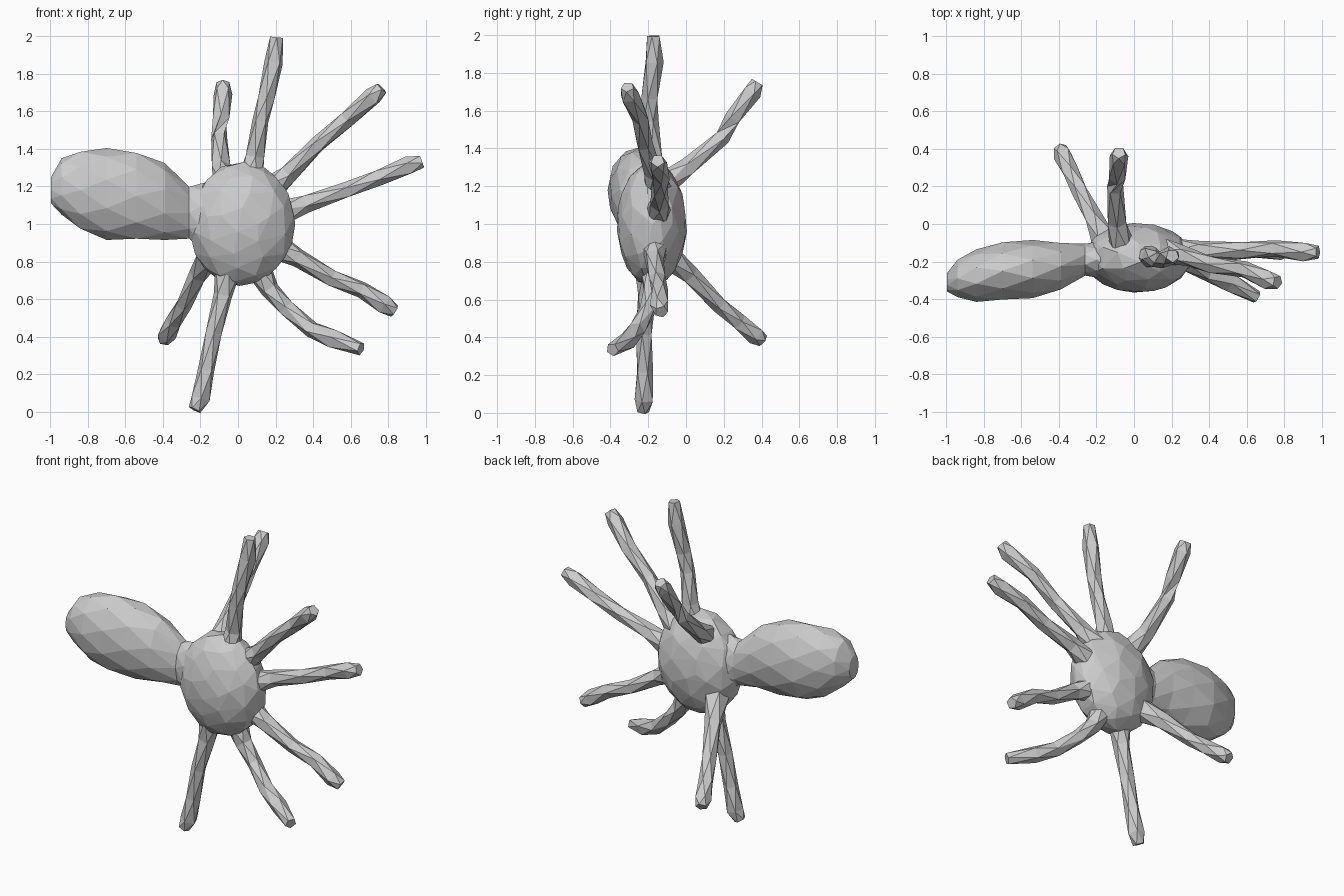
import bpy, bmesh, math
from mathutils import Vector


def loft(name, rings):
    """Skin rings of points with flat triangles and close both ends."""
    bm = bmesh.new()
    loops = [[bm.verts.new(p) for p in ring] for ring in rings]
    n = len(loops[0])
    for k, (a, b) in enumerate(zip(loops, loops[1:])):
        for i in range(n):
            j = (i + 1) % n
            if k % 2:  # rings are staggered, so the diagonal alternates
                bm.faces.new((a[i], a[j], b[j]))
                bm.faces.new((a[i], b[j], b[i]))
            else:
                bm.faces.new((a[i], a[j], b[i]))
                bm.faces.new((a[j], b[j], b[i]))
    bm.faces.new(loops[0])
    bm.faces.new(loops[-1])
    bmesh.ops.recalc_face_normals(bm, faces=bm.faces)
    mesh = bpy.data.meshes.new(name)
    bm.to_mesh(mesh)
    bm.free()
    obj = bpy.data.objects.new(name, mesh)
    bpy.context.collection.objects.link(obj)
    return obj


# Round faceted body
bpy.ops.mesh.primitive_ico_sphere_add(subdivisions=3, radius=1, location=(0.02, -0.18, 1.0))
body = bpy.context.object
body.name = "body"
body.scale = (0.285, 0.185, 0.33)
dec = body.modifiers.new("coarse facets", "DECIMATE")
dec.ratio = 0.5

# Long mantle with a flared neck: x, centre y, centre z, y radius, z radius
mantle = [(-0.12, -0.19, 1.04, 0.12, 0.20), (-0.20, -0.19, 1.04, 0.10, 0.175),
          (-0.26, -0.19, 1.06, 0.085, 0.145), (-0.39, -0.225, 1.12, 0.13, 0.205),
          (-0.54, -0.24, 1.15, 0.155, 0.24), (-0.70, -0.25, 1.16, 0.16, 0.245),
          (-0.84, -0.275, 1.18, 0.14, 0.215), (-0.94, -0.29, 1.20, 0.105, 0.15),
          (-0.995, -0.31, 1.18, 0.05, 0.075)]
rings = []
for k, (x, cy, cz, ry, rz) in enumerate(mantle):
    angles = [(i + 0.5 * (k % 2)) * math.tau / 10 for i in range(10)]
    rings.append([(x, cy + ry * math.cos(a), cz + rz * math.sin(a)) for a in angles])
loft("mantle", rings)

# Eight five-sided arms, each following a few path points
arms = [
    [(-0.06, -0.14, 1.2), (-0.09, 0.01, 1.30), (-0.10, 0.19, 1.46), (-0.09, 0.25, 1.56), (-0.08, 0.35, 1.70), (-0.08, 0.38, 1.75)],
    [(0.06, -0.18, 1.2), (0.09, -0.17, 1.36), (0.12, -0.19, 1.55), (0.15, -0.19, 1.67), (0.19, -0.17, 1.86), (0.205, -0.17, 1.995)],
    [(0.17, -0.15, 1.18), (0.27, -0.17, 1.27), (0.42, -0.22, 1.42), (0.58, -0.24, 1.56), (0.72, -0.30, 1.68), (0.765, -0.31, 1.725)],
    [(0.22, -0.15, 1.05), (0.36, -0.14, 1.11), (0.58, -0.14, 1.18), (0.75, -0.13, 1.25), (0.91, -0.15, 1.31), (0.98, -0.15, 1.335)],
    [(0.20, -0.16, 0.88), (0.32, -0.17, 0.82), (0.50, -0.15, 0.71), (0.66, -0.14, 0.65), (0.78, -0.14, 0.57), (0.835, -0.13, 0.535)],
    [(0.10, -0.17, 0.78), (0.17, -0.18, 0.65), (0.26, -0.20, 0.55), (0.39, -0.26, 0.44), (0.51, -0.31, 0.385), (0.655, -0.39, 0.335)],
    [(-0.05, -0.20, 0.78), (-0.08, -0.21, 0.62), (-0.13, -0.22, 0.42), (-0.17, -0.22, 0.22), (-0.20, -0.22, 0.07), (-0.23, -0.23, 0.01)],
    [(-0.15, -0.10, 0.84), (-0.21, 0.02, 0.73), (-0.29, 0.18, 0.57), (-0.34, 0.28, 0.48), (-0.38, 0.37, 0.41), (-0.395, 0.405, 0.38)],
]
radii = (0.075, 0.052, 0.045, 0.046, 0.052, 0.036)
names = ("upper_back", "top", "upper_front", "upper_side", "lower_side", "lower_front", "bottom", "lower_back")
for name, path in zip(names, arms):
    pts = [Vector(p) for p in path]
    rings = []
    for k, (p, r) in enumerate(zip(pts, radii)):
        t = (pts[min(k + 1, 5)] - pts[max(k - 1, 0)]).normalized()
        side = t.cross(Vector((0.3, 1, 0.1)) if abs(t.y) < 0.6 else Vector((1, 0, 0))).normalized()
        up = side.cross(t)
        angles = [(i + 0.5 * (k % 2)) * math.tau / 5 for i in range(5)]
        rings.append([p + r * (side * math.cos(a) + up * math.sin(a)) for a in angles])
    loft(name + "_arm", rings)
